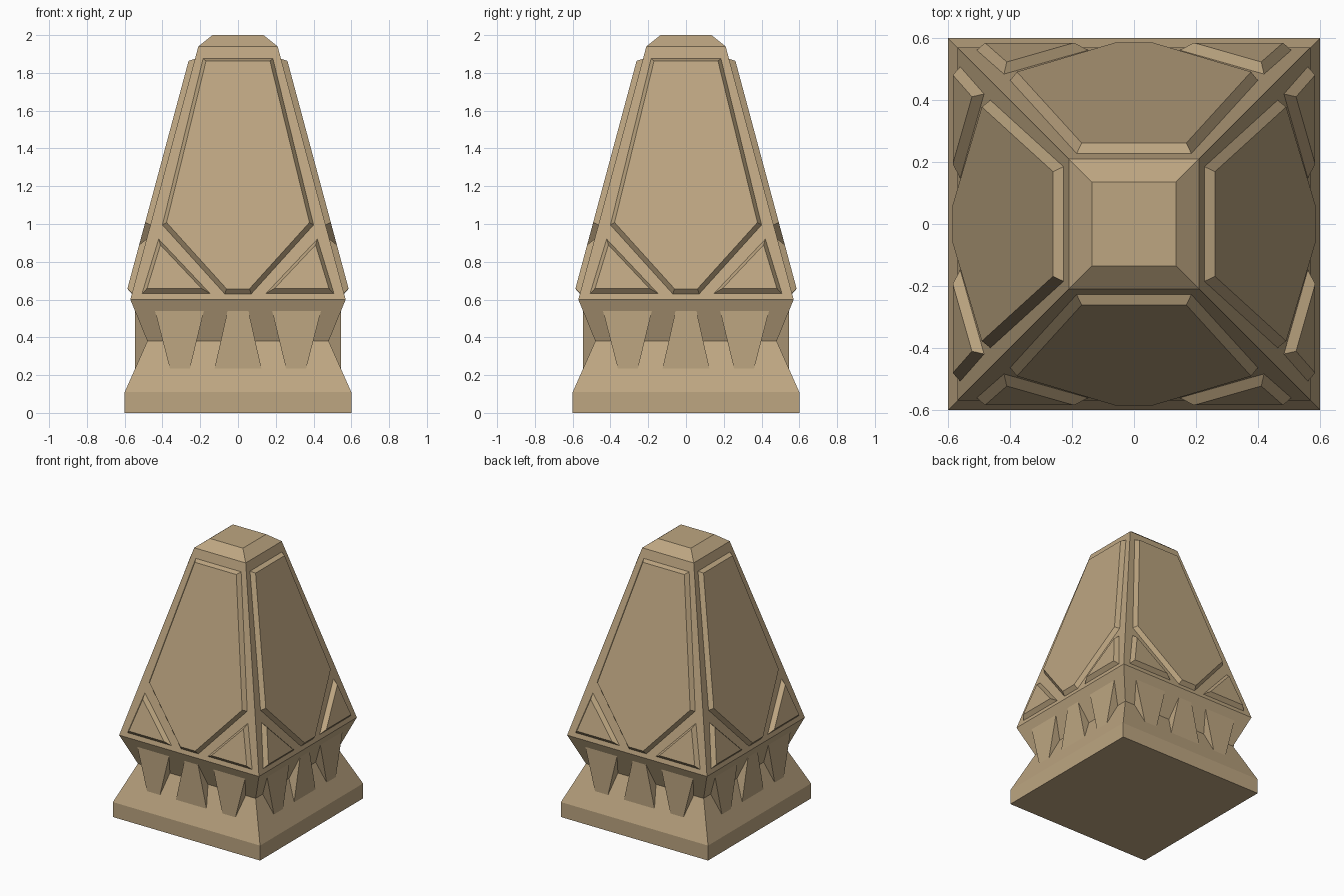
import bpy, bmesh, math
from mathutils import Matrix, Vector

if "Cube" in bpy.data.objects:
    bpy.data.objects.remove(bpy.data.objects["Cube"])

stone = bpy.data.materials.new("tan stone")
stone.diffuse_color = (0.51, 0.38, 0.22, 1)
stone.use_nodes = True
stone.node_tree.nodes["Principled BSDF"].inputs["Base Color"].default_value = stone.diffuse_color


def finish(name, bm):
    mesh = bpy.data.meshes.new(name)
    bm.to_mesh(mesh)
    bm.free()
    mesh.materials.append(stone)
    obj = bpy.data.objects.new(name, mesh)
    bpy.context.collection.objects.link(obj)
    return obj


def four_sides(bm):
    """Repeat the front geometry on the other three sides."""
    geom = bm.verts[:] + bm.edges[:] + bm.faces[:]
    for k in (1, 2, 3):
        copy = bmesh.ops.duplicate(bm, geom=geom)["geom"]
        verts = [g for g in copy if isinstance(g, bmesh.types.BMVert)]
        bmesh.ops.rotate(bm, verts=verts, cent=(0, 0, 0),
                         matrix=Matrix.Rotation(k * math.pi / 2, 3, 'Z'))


def square_stack(name, profile):
    """Stack of square rings given as (half width, height)."""
    bm = bmesh.new()
    rings = [[bm.verts.new((sx * h, sy * h, z))
              for sx, sy in ((-1, -1), (1, -1), (1, 1), (-1, 1))]
             for h, z in profile]
    bm.faces.new(rings[0][::-1])
    bm.faces.new(rings[-1])
    for a, b in zip(rings, rings[1:]):
        for i in range(4):
            j = (i + 1) % 4
            bm.faces.new((a[i], a[j], b[j], b[i]))
    return finish(name, bm)


def on_slope(x, z):
    """Point on the sloping front face of the upper body."""
    return Vector((x, -(0.57 - (z - 0.6) * 0.36 / 1.34), z))


def raised_plates(name, outlines):
    """Bevel-edged plates raised from the sloping faces."""
    bm = bmesh.new()
    for pts in outlines:
        bm.faces.new([bm.verts.new(on_slope(x, z)) for x, z in pts])
    bm.normal_update()
    bmesh.ops.inset_individual(bm, faces=bm.faces[:], thickness=0.02,
                               depth=0.03, use_even_offset=True)
    four_sides(bm)
    return finish(name, bm)


# Plinth, waist, tapered body and cap
square_stack("body", [(0.60, 0), (0.60, 0.11), (0.48, 0.38),
                      (0.57, 0.60), (0.21, 1.94), (0.135, 2.0)])

# Large six-sided panel on each side
raised_plates("main_panels", [[(-0.07, 0.63), (0.07, 0.63), (0.4, 0.995),
                               (0.185, 1.875), (-0.185, 1.875), (-0.4, 0.995)]])

# Triangular panels in the lower corners
tri = [(-0.508, 0.632), (-0.148, 0.632), (-0.42, 0.92)]
raised_plates("corner_panels", [tri, [(-x, z) for x, z in tri[::-1]]])

# Tapered struts bridging the waist: (top left, top right, bottom left, bottom right)
bm = bmesh.new()
for tl, tr, bl, br in ((-0.44, -0.18, -0.36, -0.255),
                       (-0.055, 0.055, -0.125, 0.125),
                       (0.18, 0.44, 0.255, 0.36)):
    outline = ((bl, 0.232), (br, 0.232), (tr, 0.542), (tl, 0.542))
    face = bm.faces.new([bm.verts.new((x, -0.545, z)) for x, z in outline])
    back = [bm.verts.new((x, -0.45, z)) for x, z in outline]
    front = face.verts[:]
    bm.faces.new(back[::-1])
    for i in range(4):
        j = (i + 1) % 4
        bm.faces.new((front[j], front[i], back[i], back[j]))
four_sides(bm)
finish("waist_struts", bm)
